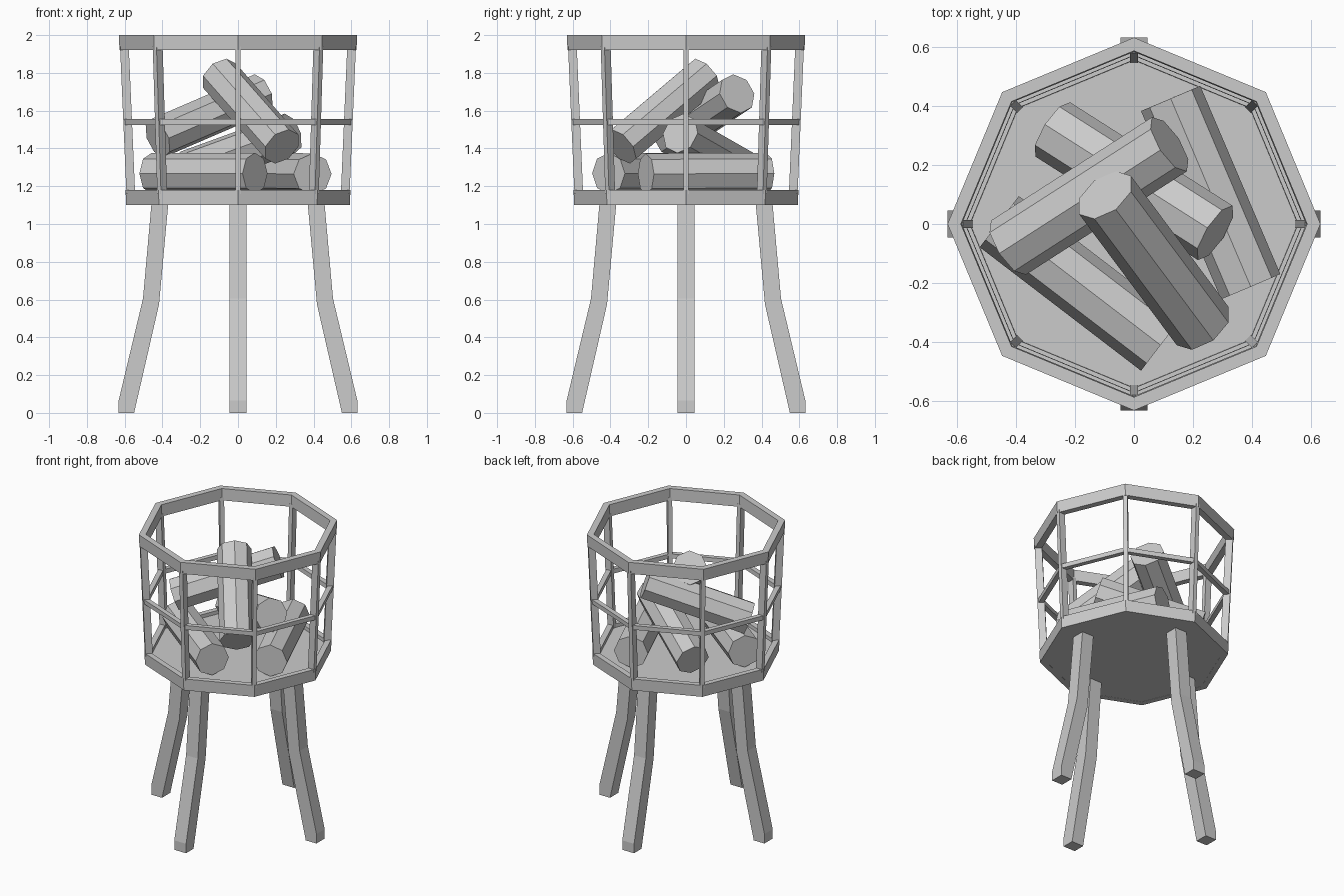
import bpy, bmesh
from math import pi, cos, sin
from mathutils import Vector, Matrix

if "Cube" in bpy.data.objects:
    bpy.data.objects.remove(bpy.data.objects["Cube"])

N = 8


def finish(name, bm):
    bmesh.ops.recalc_face_normals(bm, faces=bm.faces)
    me = bpy.data.meshes.new(name)
    bm.to_mesh(me)
    bm.free()
    ob = bpy.data.objects.new(name, me)
    bpy.context.collection.objects.link(ob)
    return ob


def radius(z):
    # outer radius of the flared basket at a height
    return 0.592 + (z - 1.1) / 0.9 * 0.039


def ring(name, z0, z1, thick, inset=0.0):
    # octagonal frame with corners on the axes
    bm = bmesh.new()
    loops = []
    for z, t in ((z0, 0), (z1, 0), (z1, thick), (z0, thick)):
        r = radius(z) - inset - t
        loops.append([bm.verts.new((r * cos(i * 2 * pi / N), r * sin(i * 2 * pi / N), z))
                      for i in range(N)])
    for k in range(4):
        a, b = loops[k], loops[(k + 1) % 4]
        for i in range(N):
            j = (i + 1) % N
            bm.faces.new((a[i], a[j], b[j], b[i]))
    return finish(name, bm)


def extrude_profile(name, pts, width, angle):
    # radial (r, z) profile given a tangential width, then turned around z
    bm = bmesh.new()
    sides = [[bm.verts.new((r, s * width / 2, z)) for r, z in pts] for s in (-1, 1)]
    bm.faces.new(sides[0])
    bm.faces.new(sides[1][::-1])
    n = len(pts)
    for i in range(n):
        j = (i + 1) % n
        bm.faces.new((sides[0][i], sides[0][j], sides[1][j], sides[1][i]))
    bmesh.ops.rotate(bm, verts=bm.verts, matrix=Matrix.Rotation(angle, 3, 'Z'))
    return finish(name, bm)


def log(name, a, b, r=0.109):
    # octagonal log between two end centres, one edge facing up
    a, b = Vector(a), Vector(b)
    d = (b - a).normalized()
    side = d.cross(Vector((0, 0, 1))).normalized()
    up = side.cross(d)
    bm = bmesh.new()
    ends = [[bm.verts.new(c + r * (cos(i * pi / 4) * up + sin(i * pi / 4) * side))
             for i in range(N)] for c in (a, b)]
    bm.faces.new(ends[0])
    bm.faces.new(ends[1][::-1])
    for i in range(N):
        j = (i + 1) % N
        bm.faces.new((ends[0][i], ends[0][j], ends[1][j], ends[1][i]))
    return finish(name, bm)


# Basket frames
ring("top_rim", 1.92, 2.0, 0.045)
ring("middle_rail", 1.525, 1.555, 0.035, 0.006)
ring("bottom_rim", 1.1, 1.18, 0.04)

# Floor plate
bm = bmesh.new()
bmesh.ops.create_cone(bm, cap_ends=True, segments=N, radius1=0.575, radius2=0.575, depth=0.055,
                      matrix=Matrix.Translation((0, 0, 1.1285)) @ Matrix.Rotation(0, 4, 'Z'))
# make sure a corner lies on the x axis
v = bm.verts[:][0].co
ang = Vector((v.x, v.y)).angle_signed(Vector((1, 0)))
bmesh.ops.rotate(bm, verts=bm.verts, matrix=Matrix.Rotation(-ang, 3, 'Z'))
finish("floor_plate", bm)

# Corner posts
z0, z1 = 1.16, 1.94
post = [(radius(z0) - 0.004, z0), (radius(z1) - 0.004, z1),
        (radius(z1) - 0.05, z1), (radius(z0) - 0.05, z0)]
for i in range(N):
    extrude_profile(f"post_{i + 1}", post, 0.028, i * pi / 4)

# Bent legs
leg = [(0.457, 1.12), (0.503, 0.605), (0.632, 0.065), (0.632, 0),
       (0.55, 0), (0.418, 0.575), (0.368, 1.12)]
for i in range(4):
    extrude_profile(f"leg_{i + 1}", leg, 0.09, i * pi / 2)

# Pile of logs
log("log_front_left", (-0.456, 0.008, 1.268), (0.09, -0.41, 1.268))
log("log_right", (0.395, -0.212, 1.265), (0.124, 0.425, 1.268))
log("log_back", (-0.275, 0.32, 1.28), (0.275, -0.03, 1.48))
log("log_upper", (-0.425, -0.08, 1.455), (0.12, 0.27, 1.69))
log("log_top", (0.232, -0.345, 1.41), (-0.098, 0.098, 1.785))
